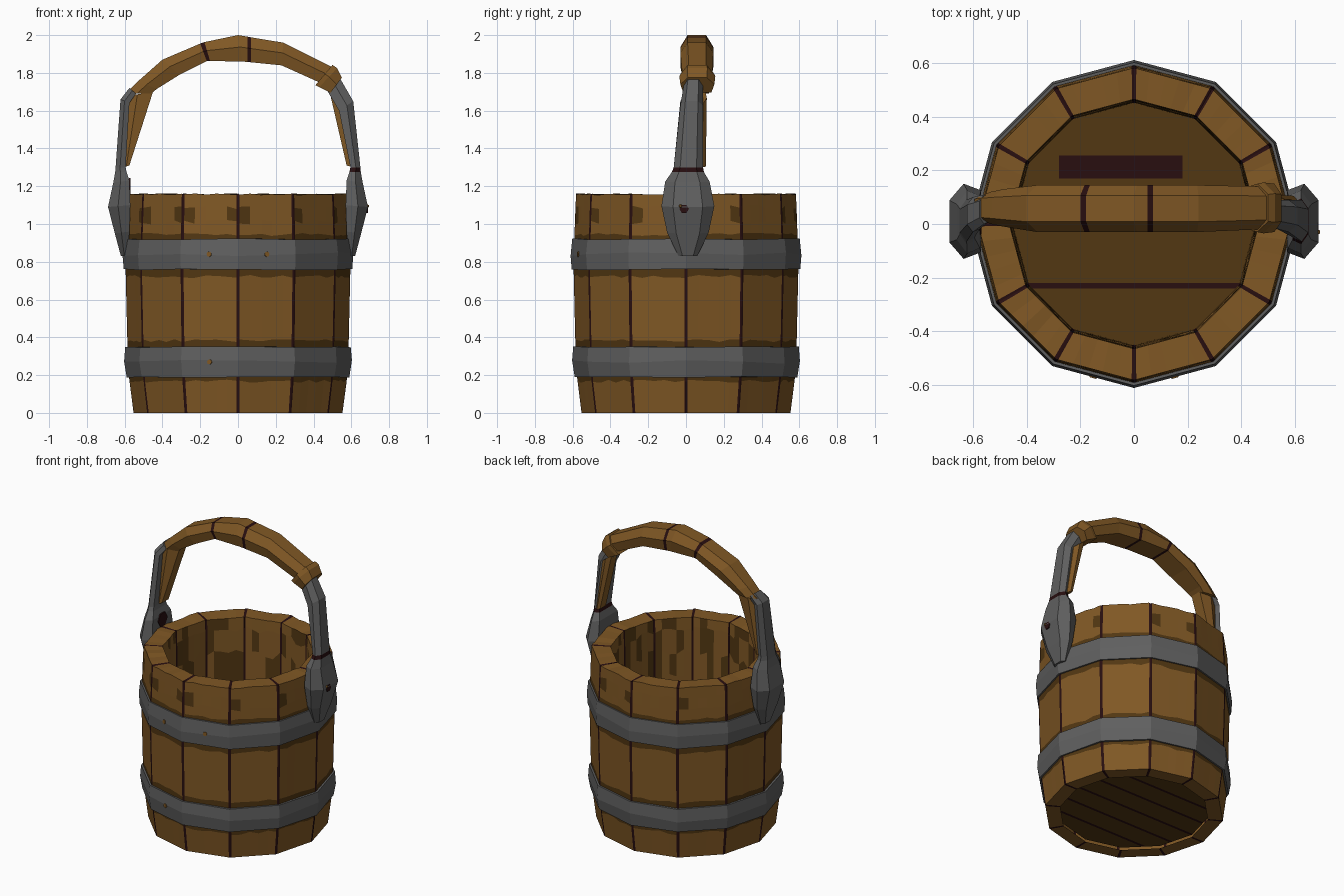
import bpy, bmesh, math, random
from mathutils import Matrix, Vector

if "Cube" in bpy.data.objects:
    bpy.data.objects.remove(bpy.data.objects["Cube"])

random.seed(4)

def mat(name, rgb):
    m = bpy.data.materials.new(name)
    m.diffuse_color = (*rgb, 1)
    m.use_nodes = True
    m.node_tree.nodes["Principled BSDF"].inputs["Base Color"].default_value = m.diffuse_color
    return m

MATS = [mat("wood", (0.215, 0.097, 0.018)), mat("dark_wood", (0.084, 0.038, 0.006)),
        mat("dark_seam", (0.021, 0.0045, 0.005)), mat("iron", (0.115, 0.115, 0.115))]
WOOD, DARK, SEAM, IRON = range(4)
SIDES = 12

def finish(bm, name):
    bmesh.ops.recalc_face_normals(bm, faces=bm.faces)
    me = bpy.data.meshes.new(name)
    bm.to_mesh(me)
    bm.free()
    for m in MATS:
        me.materials.append(m)
    ob = bpy.data.objects.new(name, me)
    bpy.context.collection.objects.link(ob)
    return ob

def corner(k, r, z):
    a = math.radians(-90 + k * 360 / SIDES)
    return Vector((r * math.cos(a), r * math.sin(a), z))

def lathe(name, profile, fracs, rule, closed):
    """Twelve flat staves; profile = (radius, z, waviness); rule gives the colour."""
    bm = bmesh.new()
    rings = []
    for r, z, wave in profile:
        ring = []
        for k in range(SIDES):
            for f in fracs:
                p = corner(k, r, z).lerp(corner(k + 1, r, z), f)
                p.z += random.uniform(-wave, wave)
                ring.append(bm.verts.new(p))
        rings.append(ring)
    n = len(rings[0])
    rows = len(rings) if closed else len(rings) - 1
    for i in range(rows):
        a, b = rings[i], rings[(i + 1) % len(rings)]
        for j in range(n):
            f = bm.faces.new((a[j], a[(j + 1) % n], b[(j + 1) % n], b[j]))
            f.material_index = rule(i, j % len(fracs))
    return finish(bm, name)

# Staves: underside ring, outer wall, rim and inner wall in one lathe
FR = [0, 0.03, 0.22, 0.42, 0.6, 0.8, 0.97]
staves = [(0.46, 0, 0), (0.553, 0, 0), (0.575, 0.168, 0.008), (0.578, 0.2, 0),
          (0.584, 0.34, 0), (0.586, 0.382, 0.008), (0.594, 0.722, 0.008), (0.595, 0.77, 0),
          (0.592, 0.91, 0), (0.590, 0.945, 0.008), (0.588, 1.01, 0.012), (0.585, 1.09, 0.012),
          (0.582, 1.158, 0.004), (0.465, 1.156, 0.003), (0.462, 1.08, 0.02), (0.46, 0.93, 0.03),
          (0.458, 0.76, 0.03), (0.455, 0.5, 0.03), (0.452, 0.14, 0)]

def stave_rule(i, c):
    if c in (0, 6):
        return SEAM
    if i in (2, 4, 6, 8):
        return DARK
    if i == 10 and c in (1, 5) and random.random() < 0.5:
        return DARK
    if i in (13, 14, 15, 16) and random.random() < 0.35:
        return DARK
    return DARK if i == 17 else WOOD

lathe("bucket_staves", staves, FR, stave_rule, False)

# Iron hoops
for name, z0, z1, r0, r1 in (("lower_hoop", 0.19, 0.35, 0.589, 0.597),
                             ("upper_hoop", 0.76, 0.92, 0.605, 0.602)):
    zm = (z0 + z1) / 2
    lathe(name, [(0.57, z0, 0), (r0, z0, 0.004), (max(r0, r1) + 0.006, zm, 0.01),
                 (r1, z1, 0.004), (0.57, z1, 0)], [0], lambda i, c: IRON, True)

# Boards closing the bucket, inside and underneath
def boards(name, r, z, ycuts, xcuts, rule):
    bm = bmesh.new()
    bm.faces.new([bm.verts.new(corner(k, r, z)) for k in range(SIDES)])
    for axis, cuts in (((0, 1, 0), ycuts), ((1, 0, 0), xcuts)):
        for c in cuts:
            bmesh.ops.bisect_plane(bm, geom=bm.verts[:] + bm.edges[:] + bm.faces[:],
                                   plane_co=Vector(axis) * c, plane_no=axis)
    for f in bm.faces:
        p = f.calc_center_median()
        f.material_index = rule(p.x, p.y)
    ob = finish(bm, name)
    if (ob.data.polygons[0].normal.z > 0) != (z > 0.1):
        ob.data.flip_normals()

boards("floor_inside", 0.453, 0.14, [-0.24, -0.22, 0.17, 0.255], [-0.28, 0.18],
       lambda x, y: SEAM if -0.24 < y < -0.22 or (0.17 < y < 0.255 and -0.28 < x < 0.18) else DARK)
lines = [-0.3, -0.15, 0, 0.15, 0.3]
boards("floor_underside", 0.465, 0.02, [v + d for v in lines for d in (-0.009, 0.009)], [],
       lambda x, y: SEAM if any(abs(y - v) < 0.009 for v in lines) else DARK)

# Six-sided bar through sections (outer x, outer z, inner x, inner z, y min, y max)
def bar(name, sections, mats, side=1):
    bm = bmesh.new()
    rings = []
    for xo, zo, xi, zi, y0, y1 in sections:
        q = (y1 - y0) * 0.22
        pts = [(0, y0 + q * 0.4), (0, y1 - q * 0.4), (0.55, y1), (1, y1 - q), (1, y0 + q), (0.55, y0)]
        rings.append([bm.verts.new((side * (xi + (xo - xi) * t), y, zi + (zo - zi) * t)) for t, y in pts])
    for i in range(len(rings) - 1):
        a, b = rings[i], rings[i + 1]
        for j in range(6):
            f = bm.faces.new((a[j], a[(j + 1) % 6], b[(j + 1) % 6], b[j]))
            f.material_index = mats[i]
    for ring, m in ((rings[0], mats[0]), (rings[-1], mats[-1])):
        bm.faces.new(ring).material_index = m
    return finish(bm, name)

# Wooden grip with painted rings
Y = (-0.03, 0.145)
bar("handle_grip", [
    (-0.595, 1.69, -0.46, 1.69, 0.0, 0.12), (-0.53, 1.755, -0.43, 1.715, -0.01, 0.13),
    (-0.40, 1.87, -0.31, 1.79, *Y), (-0.20, 1.955, -0.165, 1.862, *Y),
    (-0.178, 1.963, -0.148, 1.863, *Y), (0, 2.0, 0.025, 1.86, *Y),
    (0.05, 1.992, 0.05, 1.858, *Y), (0.07, 1.988, 0.07, 1.856, *Y),
    (0.24, 1.96, 0.23, 1.84, *Y), (0.50, 1.83, 0.43, 1.75, -0.02, 0.14)],
    [WOOD, WOOD, WOOD, SEAM, WOOD, WOOD, SEAM, WOOD, WOOD])
bar("grip_collar", [(0.50, 1.842, 0.41, 1.735, -0.03, 0.15), (0.525, 1.825, 0.43, 1.725, -0.035, 0.155),
                    (0.55, 1.775, 0.49, 1.695, -0.03, 0.15)], [WOOD, WOOD])

# Iron legs widening into the pointed lugs on the bucket sides
lug = [(0.648, 1.30, 0.595, 1.30, -0.065, 0.09), (0.65, 1.275, 0.59, 1.275, -0.075, 0.095),
       (0.66, 1.22, 0.575, 1.23, -0.11, 0.125), (0.688, 1.09, 0.57, 1.10, -0.13, 0.15),
       (0.652, 0.95, 0.575, 0.96, -0.10, 0.12), (0.62, 0.83, 0.58, 0.83, -0.04, 0.06)]
leg_mats = [IRON, IRON, SEAM] + [IRON] * 4
bar("right_iron_leg", [(0.535, 1.78, 0.47, 1.71, -0.01, 0.09), (0.61, 1.65, 0.535, 1.60, -0.03, 0.09)] + lug,
    leg_mats)
bar("left_iron_leg", [(0.575, 1.72, 0.54, 1.69, 0.0, 0.11), (0.622, 1.66, 0.575, 1.64, -0.03, 0.10)] + lug,
    [IRON] * 7, -1)
# Wooden cores on the inside of the legs
bar("left_wood_core", [(0.60, 1.675, 0.45, 1.70, 0.005, 0.10), (0.605, 1.30, 0.575, 1.31, 0.0, 0.085)], [WOOD], -1)
bar("right_wood_core", [(0.56, 1.64, 0.485, 1.70, 0.03, 0.11), (0.61, 1.30, 0.575, 1.31, 0.03, 0.105)], [WOOD])

# Small round studs, pointing along a direction
def stud(name, pos, direction, r0, r1, depth, m):
    bm = bmesh.new()
    bmesh.ops.create_cone(bm, cap_ends=True, segments=6, radius1=r0, radius2=r1, depth=depth)
    rot = Vector((0, 0, 1)).rotation_difference(Vector(direction)).to_matrix().to_4x4()
    bmesh.ops.transform(bm, matrix=Matrix.Translation(pos) @ rot, verts=bm.verts)
    for f in bm.faces:
        f.material_index = m
    finish(bm, name)

stud("right_peg", (0.665, -0.03, 1.095), (1, 0, 0), 0.035, 0.006, 0.055, WOOD)
stud("right_rivet", (0.683, -0.01, 1.08), (1, 0, 0), 0.025, 0.025, 0.009, SEAM)
stud("left_inner_rivet", (-0.573, 0.01, 1.2), (1, 0, 0), 0.05, 0.05, 0.009, SEAM)
for i, (deg, z, r) in enumerate(((-15, 0.84, 0.611), (15, 0.84, 0.611), (-15, 0.27, 0.603))):
    a = math.radians(-90 + deg)
    d = Vector((math.cos(a), math.sin(a), 0))
    stud(f"hoop_nail_{i}", d * r * math.cos(math.radians(15)) + Vector((0, 0, z)), d, 0.014, 0.014, 0.008, WOOD)
